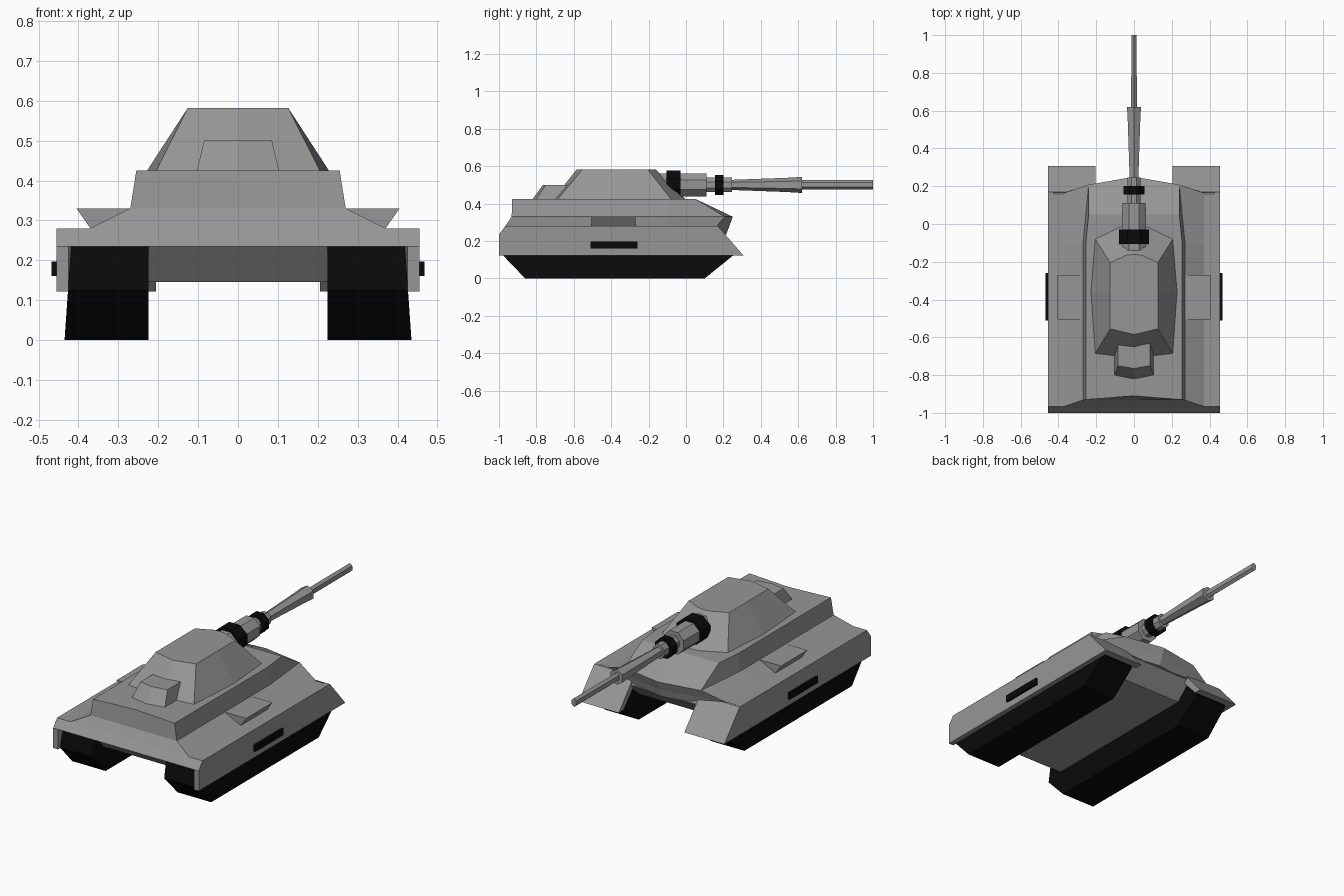
import bpy, bmesh
from math import cos, sin, pi

if "Cube" in bpy.data.objects:
    bpy.data.objects.remove(bpy.data.objects["Cube"])


def colour(name, v):
    m = bpy.data.materials.new(name)
    m.diffuse_color = (v, v, v, 1)
    m.use_nodes = True
    m.node_tree.nodes["Principled BSDF"].inputs["Base Color"].default_value = m.diffuse_color
    return m


black = colour("black", 0.003)
grey = colour("dark_grey", 0.305)


def loft(name, rings, mat=grey):
    """Closed, capped skin through rings of equal point count."""
    bm = bmesh.new()
    vs = [[bm.verts.new(p) for p in r] for r in rings]
    n = len(rings[0])
    for a, b in zip(vs, vs[1:]):
        for i in range(n):
            j = (i + 1) % n
            bm.faces.new((a[i], a[j], b[j], b[i]))
    bm.faces.new(vs[0][::-1])
    bm.faces.new(vs[-1])
    bmesh.ops.recalc_face_normals(bm, faces=bm.faces)
    me = bpy.data.meshes.new(name)
    bm.to_mesh(me)
    bm.free()
    ob = bpy.data.objects.new(name, me)
    bpy.context.collection.objects.link(ob)
    me.materials.append(mat)
    return ob


def mirror(ob):
    ob.modifiers.new("mirror", 'MIRROR')
    return ob


def plan(z, half):
    """Full outline at height z from half outline (first and last on centre line)."""
    left = [(-x, y) for x, y in half[-2:0:-1]]
    return [(x, y, z) for x, y in half + left]


def prism(name, x0, x1, prof, mat=grey):
    """Extrude a (y, z) profile across x."""
    return loft(name, [[(x, y, z) for y, z in prof] for x in (x0, x1)], mat)


def tube(name, sides, stations, mat=grey, z=0.5):
    """Faceted tube along y; stations are (y, half width, half height)."""
    off = pi / 2 if sides == 6 else pi / 8
    k = 1 if sides == 6 else 1 / cos(pi / 8)
    kx = 1 / cos(pi / 6) if sides == 6 else k
    return loft(name, [[(kx * w * cos(off + 2 * pi * i / sides), y,
                         z + k * h * sin(off + 2 * pi * i / sides))
                        for i in range(sides)] for y, w, h in stations], mat)


# Upper hull with pointed nose
loft("upper_hull", [
    plan(.235, [(0, -.999), (.37, -.999), (.37, -.1), (.36, .16), (0, .215)]),
    plan(.28, [(0, -.966), (.37, -.966), (.37, -.1), (.37, .165), (0, .232)]),
    plan(.33, [(0, -.932), (.27, -.932), (.27, -.1), (.24, .208), (0, .25)]),
    plan(.425, [(0, -.91), (.255, -.93), (.255, -.1), (.24, .05), (0, .05)]),
])

# Deck over the tracks and belly between them
prism("deck", -.44, .44, [(-1, .235), (-.966, .28), (.16, .28), (.20, .235)])
prism("belly", -.23, .23, [(-.96, .24), (-.88, .145), (.10, .145), (.20, .24)])

# Side skirts, front fenders, tracks
mirror(prism("side_skirt", .425, .455,
             [(-1, .122), (-1, .235), (-.966, .28), (.17, .28), (.308, .122)]))
mirror(prism("front_fender", .205, .453,
             [(.17, .28), (.308, .122), (.265, .122), (.16, .235)]))
track = [(-.96, .24), (-.98, .125), (-.86, 0), (.10, 0), (.255, .125), (.17, .24)]
mirror(loft("track", [[(.225, y, z) for y, z in track],
                      [(.435 - .07 * z, y, z) for y, z in track]], black))

# Side pods and black side bars
pod = [(.27, .33), (.405, .33), (.37, .28), (.27, .28)]
mirror(loft("side_pod", [[(x, y, z) for x, z in pod] for y in (-.505, -.27)]))
mirror(prism("side_bar", .45, .468,
             [(-.51, .16), (-.51, .197), (-.26, .197), (-.26, .16)], black))

# Turret and rear bin
loft("turret", [
    plan(.425, [(0, -.71), (.205, -.685), (.228, -.36), (.205, -.08), (.07, -.015), (0, -.005)]),
    plan(.582, [(0, -.585), (.126, -.555), (.126, -.36), (.126, -.205), (.04, -.165), (0, -.16)]),
])
loft("turret_bin", [
    plan(.425, [(0, -.60), (.103, -.60), (.103, -.80), (0, -.82)]),
    plan(.50, [(0, -.60), (.085, -.60), (.085, -.75), (0, -.765)]),
])

# Gun: mantlet, collar, neck, ring, barrel, muzzle
tube("mantlet", 8, [(-.14, .065, .062), (.11, .062, .062)])
tube("mantlet_collar", 8, [(-.105, .08, .07), (-.03, .08, .07)], black, .507)
tube("gun_neck", 8, [(.10, .035, .039), (.245, .035, .039)])
tube("gun_ring", 8, [(.155, .055, .053), (.20, .055, .053)], black)
tube("barrel", 6, [(.24, .023, .027), (.54, .033, .038), (.62, .037, .043)])
tube("muzzle", 6, [(.61, .015, .025), (1.0, .014, .025)])
